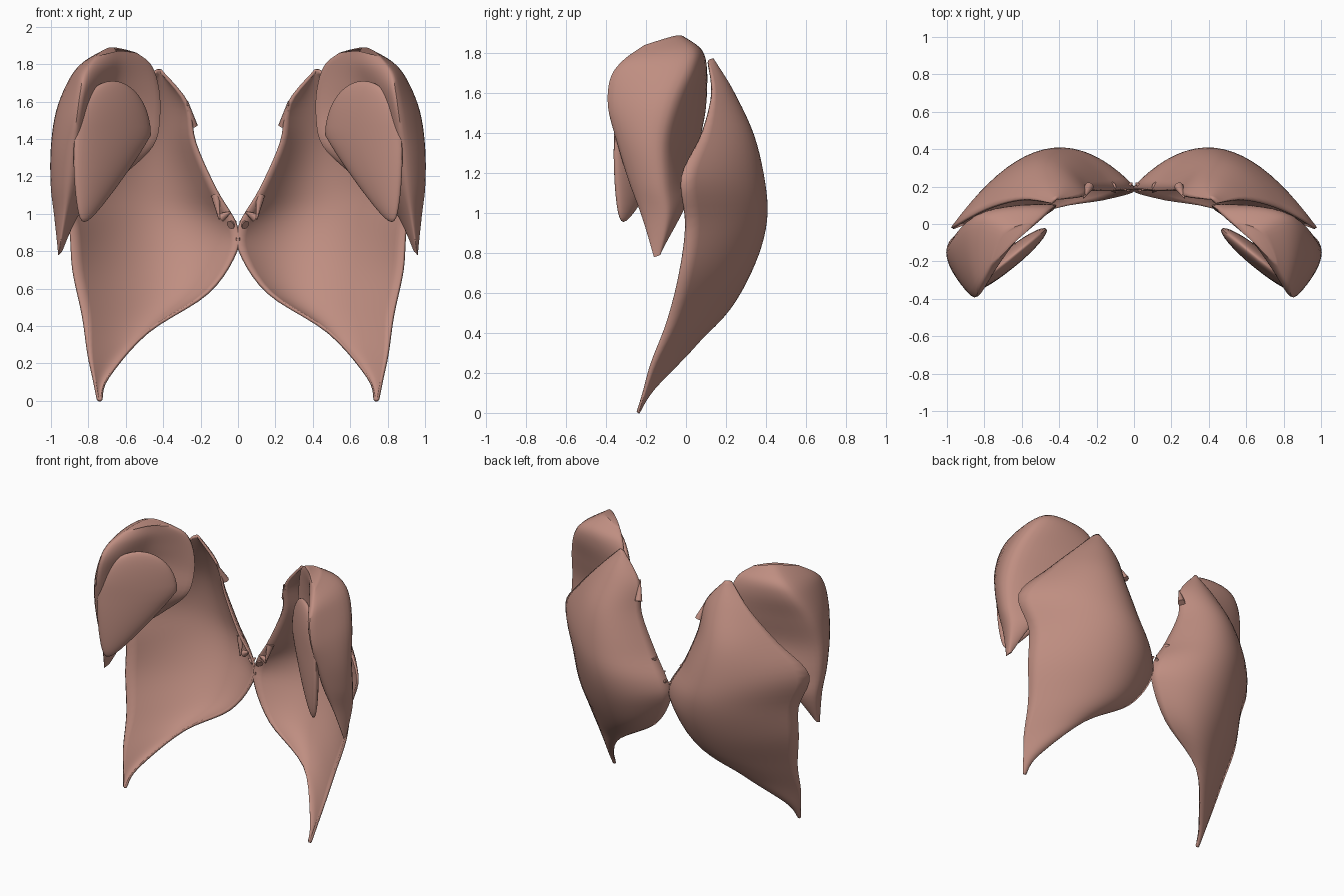
import bpy, bmesh, math
from mathutils import Vector, Matrix

cube = bpy.data.objects.get("Cube")
if cube:
    bpy.data.objects.remove(cube, do_unlink=True)

# Flesh material shared by all parts
flesh = bpy.data.materials.new("flesh")
flesh.use_nodes = True
colour = (0.52, 0.27, 0.22, 1)
flesh.diffuse_color = colour
flesh.node_tree.nodes["Principled BSDF"].inputs["Base Color"].default_value = colour


def spline(points, steps, closed=False):
    """Sample a Catmull-Rom curve through the points."""
    count = len(points)
    spans = count if closed else count - 1

    def pick(i):
        return points[i % count] if closed else points[max(0, min(count - 1, i))]

    result = []
    for i in range(spans):
        a, b, c, d = (pick(i + k) for k in (-1, 0, 1, 2))
        for s in range(steps):
            t = s / steps
            result.append(0.5 * (2 * b + (c - a) * t + (2 * a - 5 * b + 4 * c - d) * t * t
                                 + (3 * b - a - 3 * c + d) * t ** 3))
    return result if closed else result + [points[-1]]


def arch(points, steps):
    """Sample a smooth arc from the inner point over the crest to the outer point."""
    inner, crest, outer = points
    result = []
    for s in range(steps + 1):
        t = s / steps
        result.append(inner * (1 - t) * (1 - 2 * t) + crest * 4 * t * (1 - t) + outer * t * (2 * t - 1))
    return result


def loft(bm, sections, closed):
    """Skin consecutive sections with quads, capping closed ones."""
    rows = [[bm.verts.new(p) for p in section] for section in sections]
    width = len(rows[0])
    for upper, lower in zip(rows, rows[1:]):
        for i in range(width if closed else width - 1):
            j = (i + 1) % width
            bm.faces.new((upper[i], upper[j], lower[j], lower[i]))
    if closed:
        bm.faces.new(rows[0])
        bm.faces.new(rows[-1])


def sections_from(table, steps):
    """Turn rows of hundredths into points, smoothed from row to row."""
    rows = [[Vector(p) / 100 for p in row] for row in table]
    columns = [spline(list(column), steps) for column in zip(*rows)]
    return list(zip(*columns))


def finish(name, bm, thickness=0):
    """Create the object, mirrored to both sides and smooth shaded."""
    bmesh.ops.recalc_face_normals(bm, faces=bm.faces)
    mesh = bpy.data.meshes.new(name)
    bm.to_mesh(mesh)
    bm.free()
    mesh.materials.append(flesh)
    obj = bpy.data.objects.new(name, mesh)
    bpy.context.collection.objects.link(obj)
    if thickness:
        solid = obj.modifiers.new("thickness", "SOLIDIFY")
        solid.thickness = thickness
        solid.offset = 0
    obj.modifiers.new("both_sides", "MIRROR").use_axis[0] = True
    bpy.ops.object.select_all(action="DESELECT")
    obj.select_set(True)
    bpy.context.view_layer.objects.active = obj
    bpy.ops.object.shade_smooth_by_angle(angle=math.radians(45))
    return obj


# Back sheet: inner edge, crest and outer edge from top to bottom tip
back_rows = [
    [(41, 13, 176), (42, 13, 177), (44, 11, 176)],
    [(27, 15, 159), (43, 23, 161), (60, 13, 160)],
    [(23, 18, 138), (49, 33, 139), (79, 8, 140)],
    [(12, 18, 113), (50, 38, 116), (97, -2, 118)],
    [(1, 19, 94), (45, 39, 96), (90, 0, 94)],
    [(1, 17, 80), (42, 33, 74), (88, -3, 70)],
    [(16, 13, 58), (45, 20, 51), (83, -9, 46)],
    [(48, 6, 37), (62, 0, 31), (80, -17, 25)],
    [(69, -16, 13), (73, -17, 12), (77, -21, 11)],
    [(73, -24, 1), (74, -24, 0), (75, -24, 1)],
]
bm = bmesh.new()
loft(bm, [arch(s, 20) for s in sections_from(back_rows, 5)], False)
finish("back_sheet", bm, 0.016)

# Torn tabs along the inner edge of the back sheet
bm = bmesh.new()
for base, tip in (((24, 20, 147), (27, 14, 160)), ((12, 20, 110), (10, 17, 97)),
                  ((9, 20, 98), (4, 18, 101)), ((4, 19, 94), (1, 22, 96))):
    start, end = Vector(base) / 100, Vector(tip) / 100
    axis = end - start
    turn = axis.to_track_quat("Z", "Y").to_matrix().to_4x4()
    bmesh.ops.create_cone(bm, cap_ends=True, segments=8, radius1=0.025, radius2=0.004,
                          depth=axis.length, matrix=Matrix.Translation((start + end) / 2) @ turn)
finish("edge_tabs", bm)

# Shoulder cap: back, outer, front and inner point of each ring
cap_rows = [
    [(54, 0, 186), (68, -4, 189), (76, -21, 184), (64, -10, 187)],
    [(47, 7, 180), (80, 3, 182), (82, -32, 176), (63, -9, 180)],
    [(43, 10, 169), (88, 2, 172), (84, -38, 167), (66, -9, 169)],
    [(42, 10, 153), (95, -5, 155), (86, -39, 153), (70, -9, 156)],
    [(46, 7, 136), (98, -10, 135), (88, -35, 137), (71, -10, 136)],
    [(64, 5, 119), (99, -10, 115), (90, -29, 117), (74, -10, 119)],
    [(84, -1, 102), (98, -9, 99), (93, -22, 98), (86, -12, 101)],
    [(94, -13, 80), (96, -13, 79), (96, -16, 78), (95, -15, 79)],
]
bm = bmesh.new()
loft(bm, [spline(list(s), 10, True) for s in sections_from(cap_rows, 5)], True)
finish("shoulder_cap", bm)

# Inner lobe: flattened, tapering towards the lower outer corner
bm = bmesh.new()
bmesh.ops.create_uvsphere(bm, u_segments=32, v_segments=20, radius=1)
for v in bm.verts:
    drop = max(0, -v.co.z)
    v.co.x = v.co.x * (1 - 0.55 * drop) + 0.75 * drop
    v.co.z -= 0.6 * drop
turn = Matrix.Rotation(math.radians(-39), 4, "Z")
size = Matrix.Diagonal((0.26, 0.05, 0.29, 1))
bm.transform(Matrix.Translation((0.67, -0.19, 1.42)) @ turn @ size)
finish("inner_lobe", bm)
